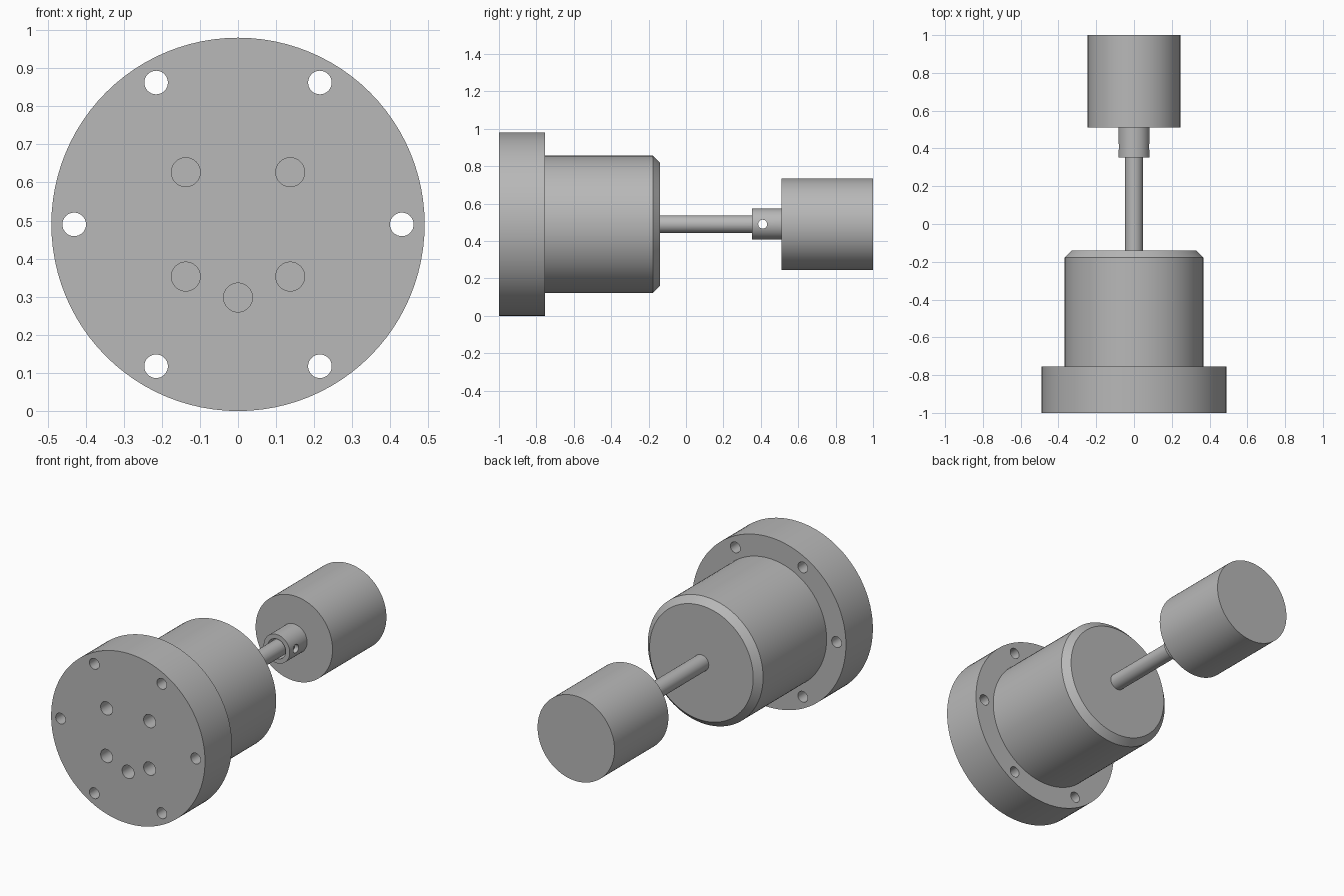
import bpy, bmesh
from math import sin, cos, pi, radians
from mathutils import Matrix, Vector

cube = bpy.data.objects.get("Cube")
if cube:
    bpy.data.objects.remove(cube, do_unlink=True)

AXIS_Z = 0.49
grey = bpy.data.materials.new("machined grey")
grey.use_nodes = True
colour = (0.48, 0.48, 0.48, 1)
grey.diffuse_color = colour
grey.node_tree.nodes["Principled BSDF"].inputs["Base Color"].default_value = colour


def link(name, bm):
    bmesh.ops.recalc_face_normals(bm, faces=bm.faces)
    mesh = bpy.data.meshes.new(name)
    bm.to_mesh(mesh)
    bm.free()
    mesh.materials.append(grey)
    obj = bpy.data.objects.new(name, mesh)
    bpy.context.collection.objects.link(obj)
    return obj


def lathe(name, profile, sides=96):
    """Closed solid turned about the y axis from (y, radius) pairs."""
    bm = bmesh.new()
    rings = [[bm.verts.new((r * cos(2 * pi * i / sides), y, AXIS_Z + r * sin(2 * pi * i / sides)))
              for i in range(sides)] for y, r in profile]
    for a, b in zip(rings, rings[1:]):
        for i in range(sides):
            j = (i + 1) % sides
            bm.faces.new((a[i], a[j], b[j], b[i]))
    bm.faces.new(rings[0])
    bm.faces.new(rings[-1])
    return link(name, bm)


def drill(targets, holes):
    """Cut round holes, each given as centre, radius, length and axis."""
    bm = bmesh.new()
    for centre, radius, length, axis in holes:
        turn = Vector((0, 0, 1)).rotation_difference(Vector(axis)).to_matrix().to_4x4()
        bmesh.ops.create_cone(bm, cap_ends=True, segments=32, radius1=radius, radius2=radius,
                              depth=length, matrix=Matrix.Translation(centre) @ turn)
    cutter = link("drill_cutter", bm)
    cutter.hide_render = True
    for obj in targets:
        mod = obj.modifiers.new("holes", "BOOLEAN")
        mod.operation, mod.solver, mod.object = "DIFFERENCE", "EXACT", cutter
        bpy.context.view_layer.objects.active = obj
        bpy.ops.object.modifier_apply(modifier=mod.name)
    bpy.data.objects.remove(cutter, do_unlink=True)


# Flanged housing with a chamfered rear edge
housing = lathe("flanged_housing", [(-1, 0.49), (-0.755, 0.49), (-0.755, 0.367),
                                    (-0.177, 0.367), (-0.14, 0.33)])

# Thin shaft, seated in the collar bore
shaft = lathe("shaft", [(-0.145, 0.047), (0.5, 0.047)], 48)

# Rear cylinder with its bored collar
cylinder = lathe("rear_cylinder_and_collar", [(0.505, 0.057), (0.352, 0.057), (0.352, 0.083),
                                              (0.51, 0.083), (0.51, 0.245), (1, 0.245)])

# Bolt holes around the flange and blind holes in its face
along_y = (0, 1, 0)
holes = [((0.43 * cos(k * pi / 3), -0.88, AXIS_Z + 0.43 * sin(k * pi / 3)), 0.031, 0.4, along_y)
         for k in range(6)]
blind = [(sx * 0.137, sz * 0.137) for sx in (-1, 1) for sz in (-1, 1)] + [(0, -0.192)]
holes += [((x, -1, AXIS_Z + z), 0.038, 0.4, along_y) for x, z in blind]
drill([housing], holes)

# Cross pin hole through collar and shaft
drill([shaft, cylinder], [((0, 0.41, AXIS_Z), 0.024, 0.4, (1, 0, 0))])

# Smooth round walls, crisp edges
for obj in (housing, shaft, cylinder):
    bpy.ops.object.select_all(action="DESELECT")
    obj.select_set(True)
    bpy.context.view_layer.objects.active = obj
    bpy.ops.object.shade_smooth_by_angle(angle=radians(30))
